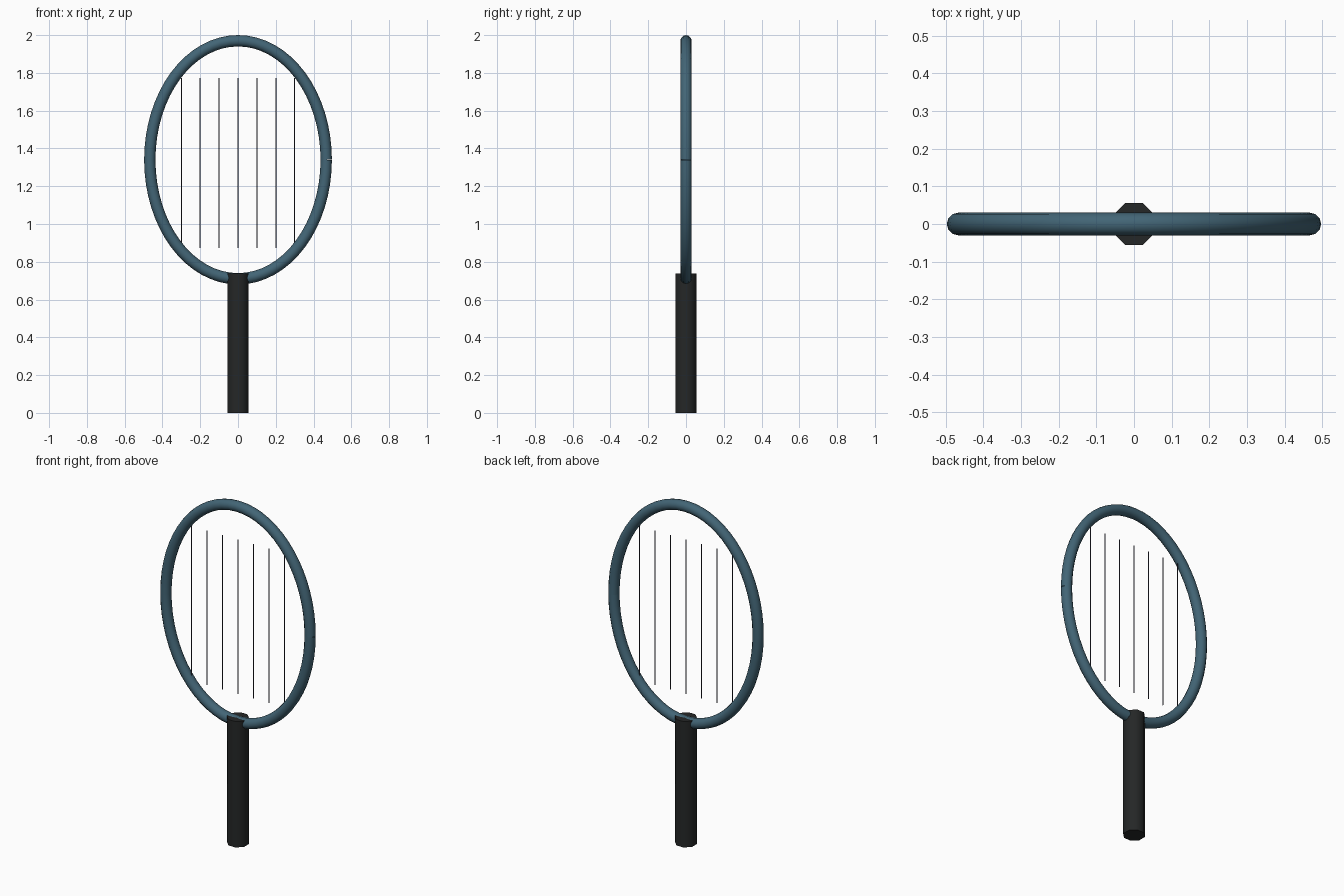
import bpy
from math import sin, cos, pi

if "Cube" in bpy.data.objects:
    bpy.data.objects.remove(bpy.data.objects["Cube"])


def material(name, rgb):
    m = bpy.data.materials.new(name)
    m.diffuse_color = (*rgb, 1)
    m.use_nodes = True
    m.node_tree.nodes["Principled BSDF"].inputs["Base Color"].default_value = m.diffuse_color
    return m


blue = material("frame_blue", (0.055, 0.13, 0.18))
black = material("grip_black", (0.018, 0.02, 0.02))
dark = material("string_dark", (0.05, 0.05, 0.08))


def cylinder(name, x, z0, z1, radius, sides, mat, turn=0):
    bpy.ops.mesh.primitive_cylinder_add(vertices=sides, radius=radius, depth=z1 - z0,
                                        location=(x, 0, (z0 + z1) / 2),
                                        rotation=(0, 0, turn))
    ob = bpy.context.object
    ob.name = name
    ob.data.materials.append(mat)
    bpy.ops.object.shade_smooth_by_angle(angle=pi / 3)
    return ob


# Oval frame: round tube swept along an ellipse, seam on the right
N = 64
A, B, CZ = 0.467, 0.63, 1.34
curve = bpy.data.curves.new("frame", 'CURVE')
curve.dimensions = '3D'
curve.bevel_depth = 0.03
curve.bevel_resolution = 4
spline = curve.splines.new('POLY')
spline.points.add(N)
for i, p in enumerate(spline.points):
    t = 2 * pi * i / N
    p.co = (A * cos(t), 0, CZ + B * sin(t), 1)
frame = bpy.data.objects.new("frame", curve)
bpy.context.collection.objects.link(frame)
curve.materials.append(blue)
bpy.context.view_layer.objects.active = frame
frame.select_set(True)
bpy.ops.object.convert(target='MESH')
bpy.ops.object.shade_smooth_by_angle(angle=pi / 3)

# Octagonal handle
cylinder("handle", 0, 0, 0.737, 0.06, 8, black, pi / 8)

# Vertical strings
for i in range(7):
    cylinder(f"string_{i + 1}", -0.3 + 0.1 * i, 0.872, 1.774, 0.003, 6, dark)
